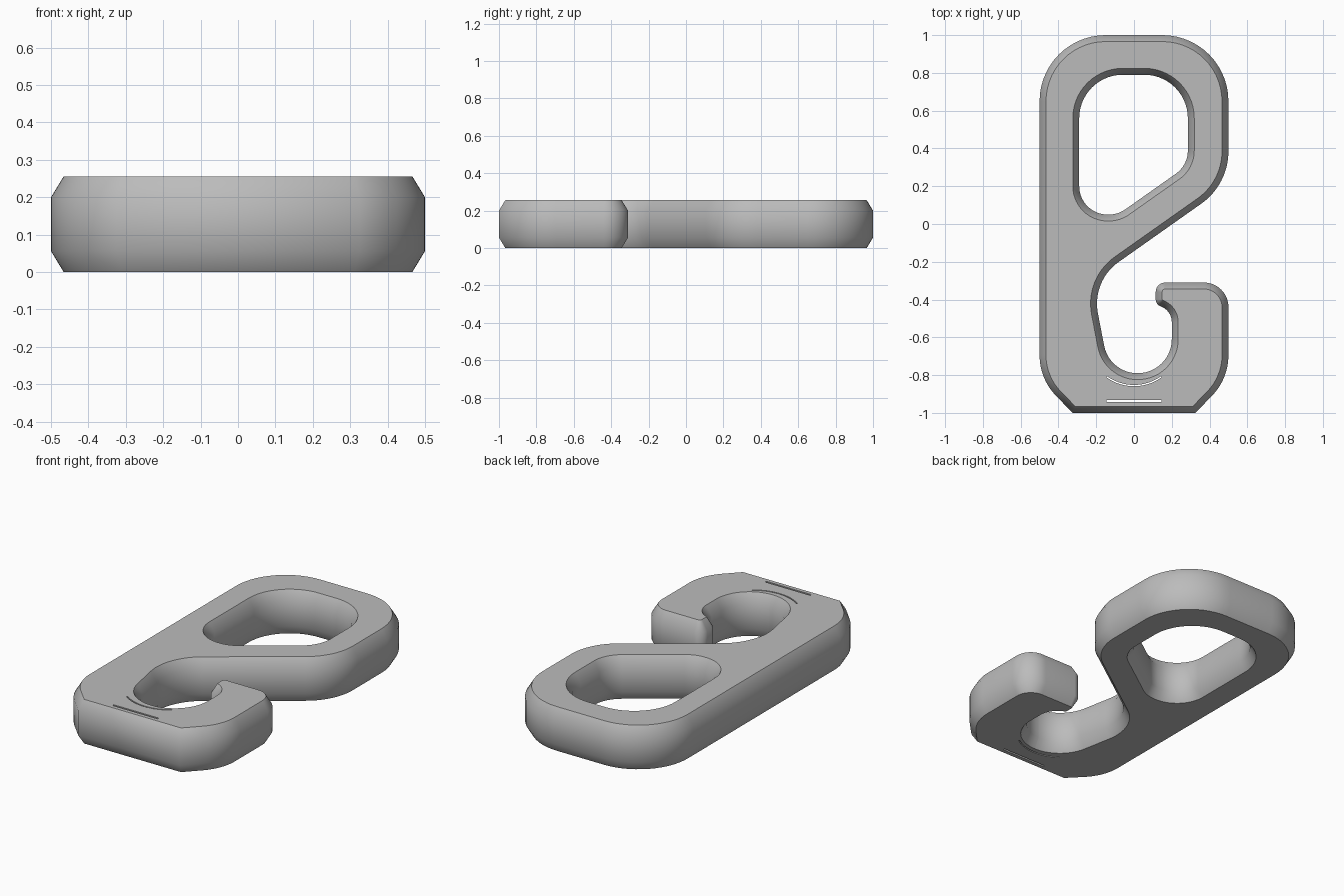
import bpy, bmesh, math
from mathutils import Vector

cube = bpy.data.objects.get("Cube")
if cube:
    bpy.data.objects.remove(cube, do_unlink=True)

HEIGHT, BEVEL_Z, BEVEL_XY = 0.256, 0.056, 0.034


def rounded(corners, steps=14):
    """Polygon of (x, y, radius) corners with every corner rounded."""
    out = []
    for i, (x, y, r) in enumerate(corners):
        p = Vector((x, y))
        a = (Vector(corners[i - 1][:2]) - p).normalized()
        b = (Vector(corners[(i + 1) % len(corners)][:2]) - p).normalized()
        if r == 0:
            out.append(p)
            continue
        half = a.angle(b) / 2
        centre = p + (a + b).normalized() * (r / math.sin(half))
        reach = r / math.tan(half)
        start, end = p + a * reach - centre, p + b * reach - centre
        sweep = start.angle(end)
        for k in range(steps + 1):
            t = k / steps
            w = (start * math.sin((1 - t) * sweep) + end * math.sin(t * sweep)) / math.sin(sweep)
            out.append(centre + w)
    return out


def offset(pts, dist):
    """Move a loop inward by dist (outward when negative) with mitred corners."""
    n = len(pts)
    area = sum(pts[i - 1].cross(pts[i]) for i in range(n))
    side = 1 if area > 0 else -1
    out = []
    for i, p in enumerate(pts):
        d1 = (p - pts[i - 1]).normalized()
        d2 = (pts[(i + 1) % n] - p).normalized()
        n1, n2 = Vector((-d1.y, d1.x)) * side, Vector((-d2.y, d2.x)) * side
        out.append(p + (n1 + n2) * (dist / (1 + n1.dot(n2))))
    return out


# Outer outline, including the open hook mouth
outer = rounded([
    (-0.5, 1, 0.35), (0.5, 1, 0.35), (0.5, 0.209, 0.34),
    (-0.224, -0.302, 0.27), (-0.13, -0.79, 0.18), (0.2, -0.79, 0.18),
    (0.2, -0.46, 0.09), (0.115, -0.425, 0.04), (0.115, -0.31, 0.05),
    (0.5, -0.31, 0.13), (0.5, -0.82, 0.31), (0.325, -1, 0),
    (-0.325, -1, 0), (-0.5, -0.82, 0.31)])

# Closed eye
eye = rounded([
    (-0.29, 0.79, 0.23), (0.285, 0.79, 0.23), (0.285, 0.311, 0.15),
    (-0.085, 0.05, 0.15), (-0.29, 0.05, 0.15)])

# Thin slits: a straight one and one following the hook's curve
straight_slit = [Vector(p) for p in
                 ((-0.145, -0.943), (0.145, -0.943), (0.145, -0.932), (-0.145, -0.932))]
angles = [math.radians(-126 + 72 * k / 16) for k in range(17)]
arc = [[Vector((r * math.cos(a), r * math.sin(a) - 0.61)) for a in angles]
       for r in (0.249, 0.242)]
curved_slit = arc[0] + arc[1][::-1]

bm = bmesh.new()
top_edges, bottom_edges = [], []


def wall(pts, inset):
    """Side wall of one loop, chamfered at top and bottom."""
    edge_loop = offset(pts, inset) if inset else pts
    levels = [(edge_loop, 0), (pts, BEVEL_Z), (pts, HEIGHT - BEVEL_Z), (edge_loop, HEIGHT)]
    if not inset:
        levels = [levels[0], levels[3]]
    rings = [[bm.verts.new((p.x, p.y, z)) for p in loop] for loop, z in levels]
    n = len(pts)
    for low, high in zip(rings, rings[1:]):
        for i in range(n):
            j = (i + 1) % n
            bm.faces.new((low[i], low[j], high[j], high[i]))
    for ring, store in ((rings[0], bottom_edges), (rings[-1], top_edges)):
        store.extend(bm.edges.get((ring[i - 1], ring[i])) for i in range(n))


wall(outer, BEVEL_XY)
wall(eye, -BEVEL_XY)
wall(straight_slit, 0)
wall(curved_slit, 0)

# Flat top and bottom around the openings
bmesh.ops.triangle_fill(bm, edges=top_edges, use_beauty=True, normal=(0, 0, 1))
bmesh.ops.triangle_fill(bm, edges=bottom_edges, use_beauty=True, normal=(0, 0, -1))
bmesh.ops.recalc_face_normals(bm, faces=bm.faces)

mesh = bpy.data.meshes.new("hook_body")
bm.to_mesh(mesh)
bm.free()
body = bpy.data.objects.new("hook_body", mesh)
bpy.context.collection.objects.link(body)

# Plain grey
grey = bpy.data.materials.new("grey")
grey.use_nodes = True
colour = (0.5, 0.5, 0.5, 1)
grey.diffuse_color = colour
grey.node_tree.nodes["Principled BSDF"].inputs["Base Color"].default_value = colour
mesh.materials.append(grey)

bpy.ops.object.select_all(action='DESELECT')
body.select_set(True)
bpy.context.view_layer.objects.active = body
bpy.ops.object.shade_smooth_by_angle(angle=math.radians(40))
